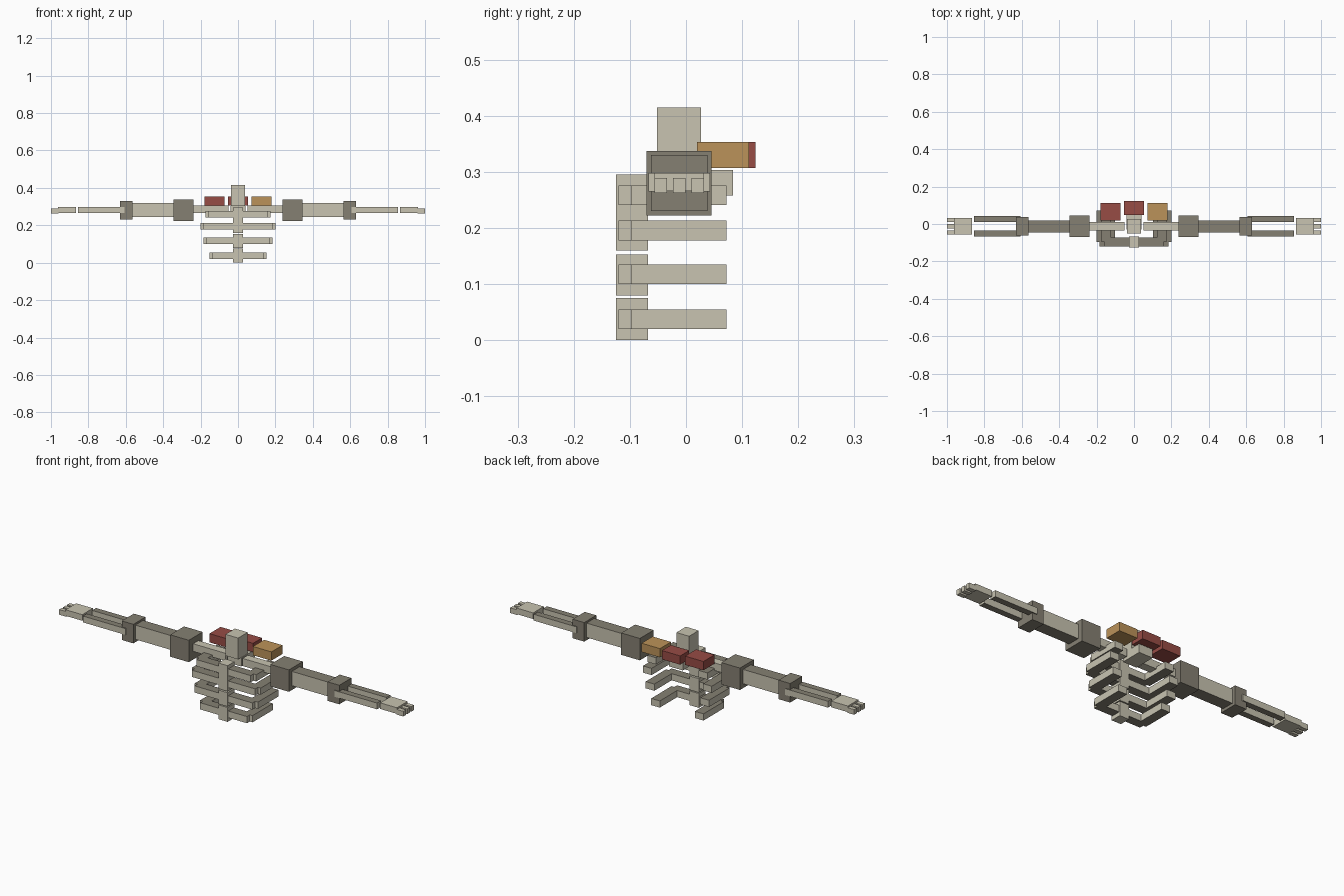
import bpy
import bmesh
from mathutils import Matrix, Vector

cube = bpy.data.objects.get("Cube")
if cube:
    bpy.data.objects.remove(cube, do_unlink=True)


def material(name, rgb):
    mat = bpy.data.materials.new(name)
    mat.use_nodes = True
    color = (*rgb, 1)
    mat.diffuse_color = color
    mat.node_tree.nodes["Principled BSDF"].inputs["Base Color"].default_value = color
    return mat


BONE = material("pale bone", (0.58, 0.55, 0.44))
DARK = material("dark bone", (0.235, 0.216, 0.171))
RED = material("red", (0.31, 0.072, 0.06))
ORANGE = material("orange", (0.50, 0.29, 0.10))


def box(name, x, y, z, mat, caps=None):
    """Box from (min, max) ranges; caps colours the top and bottom faces."""
    lo, hi = (Vector(c) for c in zip(x, y, z))
    bm = bmesh.new()
    bmesh.ops.create_cube(bm, size=1, matrix=Matrix.LocRotScale(
        (lo + hi) / 2, None, hi - lo))
    bm.normal_update()
    mesh = bpy.data.meshes.new(name)
    mesh.materials.append(mat)
    if caps:
        mesh.materials.append(caps)
        for face in bm.faces:
            face.material_index = int(abs(face.normal.z) > 0.5)
    bm.to_mesh(mesh)
    bm.free()
    obj = bpy.data.objects.new(name, mesh)
    bpy.context.collection.objects.link(obj)
    return obj


def pair(name, x, y, z, mat, caps=None):
    """The same box on both sides of the body."""
    box("left_" + name, x, y, z, mat, caps)
    box("right_" + name, (-x[1], -x[0]), y, z, mat, caps)


# Neck and spine top
box("neck", (-0.037, 0.037), (-0.052, 0.027), (0.303, 0.415), BONE)
box("vertebra", (-0.04, 0.04), (-0.03, 0.084), (0.258, 0.303), BONE)

# Breastbone in three pieces
for i, z in enumerate([(0, 0.075), (0.08, 0.153), (0.16, 0.295)]):
    box(f"breastbone_{i + 1}", (-0.027, 0.027), (-0.125, -0.068), z, BONE)

# Ribs: front bar from the breastbone, then a bar running back
for i, (half, z) in enumerate([(0.152, 0.02), (0.184, 0.1), (0.2, 0.178), (0.174, 0.241)]):
    height = (z, z + 0.035)
    pair(f"rib_front_{i + 1}", (0.02, half - 0.016), (-0.12, -0.072), height, BONE, DARK)
    pair(f"rib_side_{i + 1}", (half - 0.05, half), (-0.097, 0.072), height, BONE, DARK)

# Collar bones and arms
pair("collar_bone", (0.05, 0.24), (-0.034, 0.01), (0.265, 0.305), BONE)
pair("shoulder", (0.237, 0.345), (-0.07, 0.045), (0.222, 0.337), DARK)
pair("upper_arm", (0.34, 0.57), (-0.046, 0.019), (0.245, 0.32), BONE, DARK)
pair("elbow", (0.565, 0.632), (-0.062, 0.038), (0.23, 0.33), DARK)
pair("front_forearm_bone", (0.607, 0.855), (-0.067, -0.034), (0.265, 0.298), BONE, DARK)
pair("back_forearm_bone", (0.607, 0.855), (0.01, 0.043), (0.265, 0.298), BONE, DARK)

# Hands with three fingers
pair("hand", (0.866, 0.963), (-0.056, 0.032), (0.266, 0.298), BONE)
for i in range(3):
    y = -0.056 + i * 0.033
    pair(f"finger_{i + 1}", (0.96, 1), (y, y + 0.022), (0.262, 0.289), BONE)

# Coloured blocks behind the neck
block_z = (0.307, 0.353)
box("right_block", (-0.18, -0.073), (0.02, 0.112), block_z, RED)
box("middle_block", (-0.053, 0.053), (0.049, 0.124), block_z, RED)
box("left_block", (0.073, 0.18), (0.02, 0.112), block_z, ORANGE)
